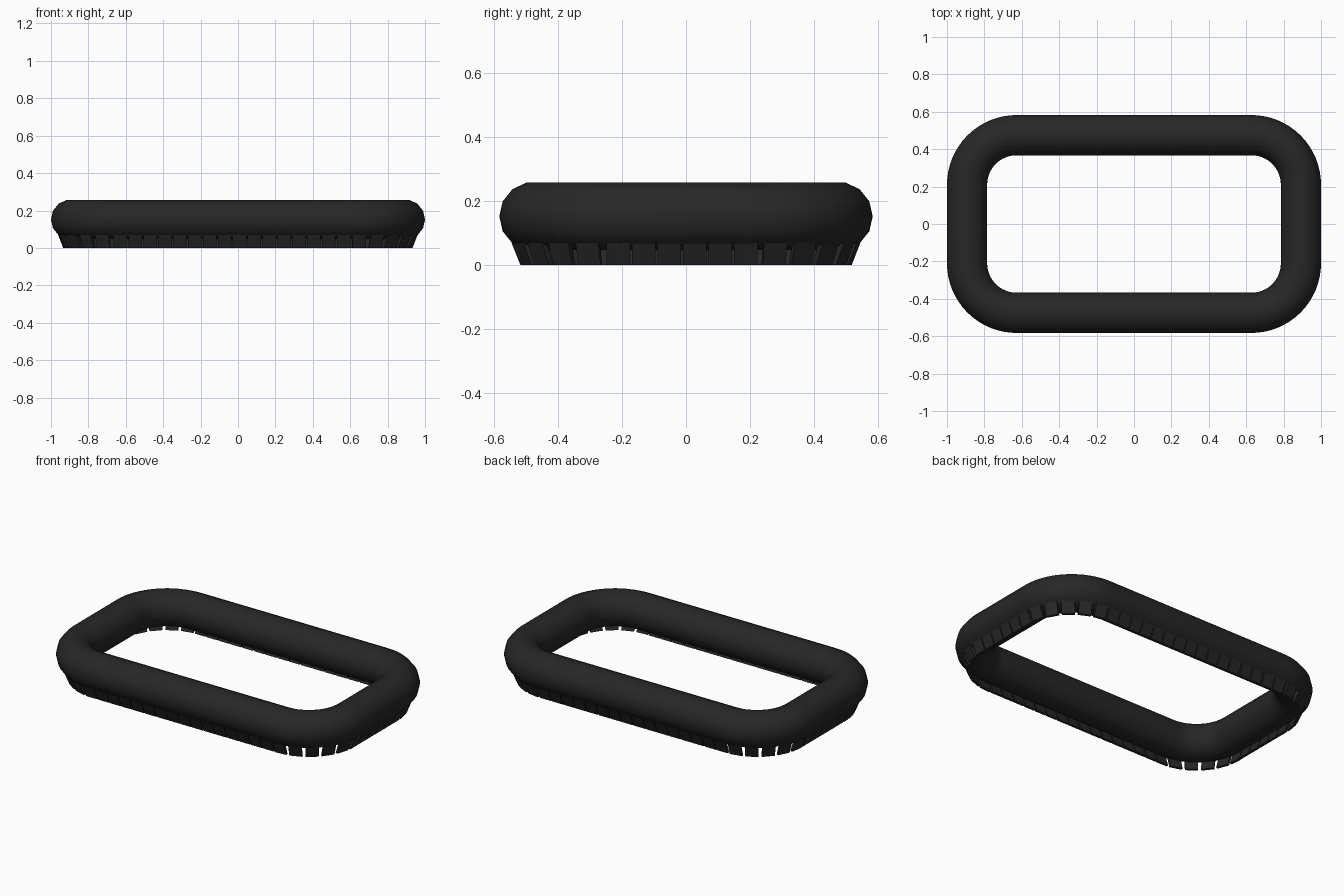
import bpy, bmesh, math
from mathutils import Vector

if "Cube" in bpy.data.objects:
    bpy.data.objects.remove(bpy.data.objects["Cube"])

HX, HY, CR = 0.8925, 0.475, 0.265      # path half sizes and corner radius
R, ZC, SIDES = 0.1075, 0.152, 14       # bulb section
SX, SY = HX - CR, HY - CR              # half lengths of the straights
ARC = math.pi / 2 * CR
TOTAL = 4 * (SX + SY + ARC)

rubber = bpy.data.materials.new("black_rubber")
rubber.diffuse_color = (0.02, 0.02, 0.02, 1)
rubber.use_nodes = True
rubber.node_tree.nodes["Principled BSDF"].inputs["Base Color"].default_value = rubber.diffuse_color


def path_at(s):
    """Point and outward normal on the rounded rectangle, from (HX, 0) anticlockwise."""
    s = (s + SY) % TOTAL
    corners = [(SX, SY), (-SX, SY), (-SX, -SY), (SX, -SY)]
    for i, (cx, cy) in enumerate(corners):
        length = 2 * (SY if i % 2 == 0 else SX)
        a = i * math.pi / 2
        n = Vector((math.cos(a), math.sin(a), 0))
        t = Vector((-n.y, n.x, 0))
        c = Vector((cx, cy, 0))
        if s <= length:
            return c + n * CR + t * (s - length), n
        s -= length
        if s <= ARC:
            a += s / CR
            n = Vector((math.cos(a), math.sin(a), 0))
            return c + n * CR, n
        s -= ARC
    return path_at(0)


def finish(bm, name):
    bmesh.ops.recalc_face_normals(bm, faces=bm.faces)
    me = bpy.data.meshes.new(name)
    bm.to_mesh(me)
    bm.free()
    me.materials.append(rubber)
    ob = bpy.data.objects.new(name, me)
    bpy.context.collection.objects.link(ob)
    return ob


# Bulb: 14-sided section swept round the four corners
bm = bmesh.new()
rings = []
for i, (cx, cy) in enumerate([(SX, SY), (-SX, SY), (-SX, -SY), (SX, -SY)]):
    for k in range(17):
        a = (i + k / 16) * math.pi / 2
        n = Vector((math.cos(a), math.sin(a), 0))
        p = Vector((cx, cy, ZC)) + n * CR
        rings.append([bm.verts.new(p + n * R * math.cos(b) + Vector((0, 0, R * math.sin(b))))
                      for b in (2 * math.pi * j / SIDES for j in range(SIDES))])
for i, ring in enumerate(rings):
    nxt = rings[(i + 1) % len(rings)]
    for j in range(SIDES):
        m = (j + 1) % SIDES
        bm.faces.new((ring[j], nxt[j], nxt[m], ring[m]))
bulb = finish(bm, "bulb_seal")
for poly in bulb.data.polygons:
    poly.use_smooth = True

# Gripping flaps: rigid slanted blocks under the outer edge
COUNT, WIDTH = 63, 0.073
profile = [(0.067, 0.068), (0.040, 0.0), (0.024, 0.0), (0.050, 0.072)]
pitch = TOTAL / COUNT
bm = bmesh.new()
for i in range(COUNT):
    p, n = path_at((i + 0.5) * pitch - 0.012)
    t = Vector((-n.y, n.x, 0))
    ends = [[bm.verts.new(p + n * o + t * w + Vector((0, 0, z))) for o, z in profile]
            for w in (-WIDTH / 2, WIDTH / 2)]
    bm.faces.new(ends[0])
    bm.faces.new(ends[1][::-1])
    for j in range(4):
        m = (j + 1) % 4
        bm.faces.new((ends[0][j], ends[1][j], ends[1][m], ends[0][m]))
finish(bm, "gripping_flaps")
